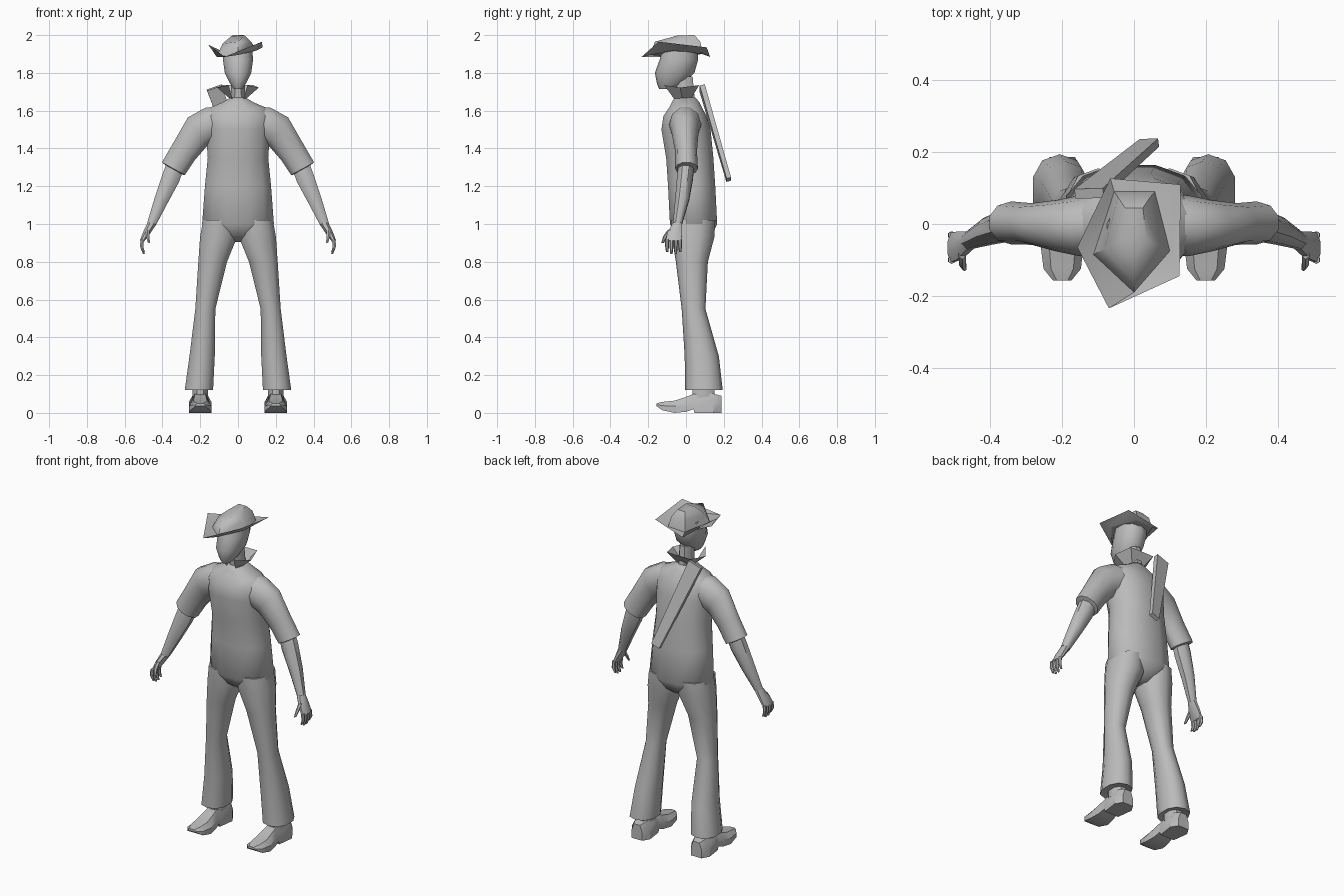
import bpy, bmesh, math
from mathutils import Vector as V

grey = bpy.data.materials.new("plain_grey")
grey.diffuse_color = (0.5, 0.5, 0.5, 1)


def finish(name, bm, angle=45, outward=None):
    """Turn a bmesh into a shaded object; sheets get an explicit facing rule."""
    if outward is None:
        bmesh.ops.recalc_face_normals(bm, faces=bm.faces[:])
    else:
        bm.normal_update()
        for f in bm.faces:
            if f.normal.dot(outward(f.calc_center_median())) < 0:
                f.normal_flip()
    me = bpy.data.meshes.new(name)
    bm.to_mesh(me)
    bm.free()
    me.materials.append(grey)
    ob = bpy.data.objects.new(name, me)
    bpy.context.collection.objects.link(ob)
    bpy.ops.object.select_all(action='DESELECT')
    ob.select_set(True)
    bpy.context.view_layer.objects.active = ob
    bpy.ops.object.shade_smooth_by_angle(angle=math.radians(angle))
    return ob


def loft(name, rings, angle=45, caps=True, closed=True, outward=None):
    """Skin a list of point rings."""
    bm = bmesh.new()
    rows = [[bm.verts.new(p) for p in r] for r in rings]
    n = len(rows[0])
    for a, b in zip(rows, rows[1:]):
        for i in range(n if closed else n - 1):
            j = (i + 1) % n
            bm.faces.new((a[i], a[j], b[j], b[i]))
    if caps:
        bm.faces.new(rows[0])
        bm.faces.new(rows[-1])
    return finish(name, bm, angle, outward)


def ring(c, u, v, n=8, power=1.0):
    c, u, v = V(c), V(u), V(v)
    pts = []
    for i in range(n):
        t = 2 * math.pi * (i + 0.5) / n
        k, s = math.cos(t), math.sin(t)
        k = math.copysign(abs(k) ** power, k)
        s = math.copysign(abs(s) ** power, s)
        pts.append(c + u * k + v * s)
    return pts


def level(z, rx, y0, y1, cx=0.0, n=12, power=0.9):
    """Horizontal ring from half width and front/back limits."""
    g = 1 / math.cos(math.pi / n) ** power
    return ring((cx, (y0 + y1) / 2, z), (rx * g, 0, 0), (0, (y1 - y0) / 2 * g, 0), n, power)


def tube(name, s, specs, n=8, angle=45):
    """Limb from (centre, half width in x/z, half depth in y)."""
    loft(name, [ring((s * c[0], c[1], c[2]), (s * u[0], 0, u[1]), (0, v, 0), n)
                for c, u, v in specs], angle)


# Shirt body
loft("torso", [level(*r) for r in [
    (0.905, 0.03, 0.0, 0.09), (0.94, 0.11, -0.05, 0.135), (1.0, 0.19, -0.085, 0.165),
    (1.2, 0.175, -0.095, 0.155), (1.35, 0.16, -0.105, 0.145), (1.5, 0.17, -0.13, 0.13),
    (1.57, 0.175, -0.12, 0.11), (1.615, 0.15, -0.09, 0.085), (1.645, 0.08, -0.075, 0.07),
    (1.67, 0.04, -0.06, 0.05)]], 60)

# Head and neck
loft("neck", [level(1.62, 0.04, -0.05, 0.05, n=8), level(1.78, 0.035, -0.06, 0.035, n=8)])
loft("head", [level(*r, n=10) for r in [
    (1.715, 0.022, -0.14, -0.06), (1.74, 0.04, -0.15, -0.02), (1.8, 0.07, -0.16, 0.04),
    (1.87, 0.08, -0.135, 0.06), (1.93, 0.075, -0.12, 0.06)]], 50)

# Turned-up open collar, a single sheet
low = [(0.03, -0.065, 1.665), (0.045, -0.02, 1.665), (0.04, 0.03, 1.67)]
high = [(0.05, -0.115, 1.735), (0.11, -0.03, 1.722), (0.08, 0.07, 1.735)]


def both(pts):
    return pts + [(-x, y, z) for x, y, z in reversed(pts)]


loft("collar", [both(low), both(high)], 30, caps=False, closed=False,
     outward=lambda c: V((c.x, c.y + 0.02, 0)))

# Hat: creased crown and a five-cornered brim with raised sides
base = [(0, -0.19, 1.895), (0.1, -0.075, 1.92), (0.058, 0.09, 1.905),
        (-0.055, 0.09, 1.9), (-0.113, -0.085, 1.885)]
mid = [(0, -0.165, 1.965), (0.07, -0.06, 1.965), (0.045, 0.075, 1.965),
       (-0.045, 0.075, 1.965), (-0.082, -0.07, 1.955)]
top = [(0, -0.09, 1.975), (0.035, -0.045, 1.998), (0.025, 0.045, 2.0),
       (-0.025, 0.045, 2.0), (-0.035, -0.045, 1.995)]
edge = [(-0.07, -0.235, 1.885), (0.127, -0.145, 1.965), (0.13, 0.11, 1.935),
        (-0.066, 0.127, 1.885), (-0.158, -0.065, 1.95)]
loft("hat_crown", [base, mid, top], 50)
loft("hat_brim", [base, edge], 30, caps=False, outward=lambda c: V((0, 0, 1)))

# Tapered flat case slung across the back
a, b = V((-0.125, 0.085, 1.722)), V((0.043, 0.226, 1.235))
axis = (b - a).normalized()
side = V((0.9, 0, 0.42))
side = (side - axis * side.dot(axis)).normalized()
thick = axis.cross(side)


def slab(c, w, t):
    return [c + side * (w * i) + thick * (t * j) for i, j in ((-1, -1), (1, -1), (1, 1), (-1, 1))]


loft("back_case", [slab(a, 0.042, 0.014), slab(b, 0.027, 0.012)], 30)

for s, tag in ((1, "right"), (-1, "left")):
    # Rolled sleeve
    tube("sleeve_" + tag, s, [
        ((0.10, 0, 1.535), (0.02, 0.09), 0.085), ((0.15, -0.005, 1.525), (0.025, 0.095), 0.085),
        ((0.215, -0.005, 1.488), (0.053, 0.08), 0.072), ((0.285, 0, 1.385), (0.06, 0.048), 0.058),
        ((0.342, 0.003, 1.293), (0.064, 0.035), 0.06), ((0.337, 0.003, 1.285), (0.045, 0.025), 0.043)], 10)
    # Bare forearm and palm
    tube("forearm_" + tag, s, [
        ((0.335, 0, 1.30), (0.046, 0.024), 0.044), ((0.355, -0.005, 1.245), (0.047, 0.023), 0.046),
        ((0.405, -0.02, 1.13), (0.037, 0.017), 0.04), ((0.458, -0.045, 1.0), (0.024, 0.009), 0.026)])
    tube("palm_" + tag, s, [
        ((0.455, -0.045, 1.005), (0.023, 0.009), 0.026), ((0.486, -0.06, 0.95), (0.018, 0.007), 0.042),
        ((0.508, -0.066, 0.91), (0.012, 0.003), 0.045)])
    # Four fingers and a thumb
    for i in range(4):
        y = -0.1 + 0.023 * i
        tip = 0.84 + (0.012 if i in (0, 3) else 0)
        tube("finger_%d_%s" % (i + 1, tag), s, [
            ((0.507, y, 0.918), (0.011, 0.002), 0.011), ((0.51, y, 0.88), (0.01, 0), 0.01),
            ((0.498, y, tip), (0.006, 0), 0.006)], 6)
    tube("thumb_" + tag, s, [
        ((0.478, -0.08, 0.968), (0.012, 0.003), 0.018), ((0.478, -0.108, 0.935), (0.011, 0.003), 0.013),
        ((0.472, -0.124, 0.9), (0.007, 0.002), 0.007)], 6)
    # Flared trouser leg with a recessed hem
    loft("trouser_leg_" + tag, [level(z, rx, y0, y1, s * cx, 10) for z, rx, y0, y1, cx in [
        (1.02, 0.085, -0.075, 0.15, 0.1), (0.93, 0.098, -0.07, 0.145, 0.103),
        (0.8, 0.076, -0.05, 0.112, 0.134), (0.55, 0.053, -0.02, 0.1, 0.173),
        (0.3, 0.067, -0.003, 0.17, 0.19), (0.12, 0.075, 0.0, 0.19, 0.207),
        (0.125, 0.06, 0.015, 0.175, 0.207)]])
    # Ankle
    loft("ankle_" + tag, [level(z, 0.04, 0.035, 0.15, s * 0.2, 8) for z in (0.08, 0.17)])
    # Shoe with raised heel and pointed upturned toe: y, bottom, top, half width
    rows = []
    for y, z0, z1, w in [(-0.157, 0.036, 0.05, 0.026), (-0.125, 0.014, 0.058, 0.052),
                         (-0.06, 0.0, 0.065, 0.06), (0.0, 0.006, 0.085, 0.052),
                         (0.04, 0.02, 0.1, 0.046), (0.045, 0.0, 0.1, 0.047),
                         (0.145, 0.0, 0.102, 0.06), (0.187, 0.0, 0.09, 0.035)]:
        zm = z0 + (z1 - z0) * 0.55
        rows.append([(s * 0.2 + k * w, y, z) for k, z in
                     ((-1, z0), (1, z0), (1, zm), (0.6, z1), (-0.6, z1), (-1, zm))])
    loft("shoe_" + tag, rows, 35)
